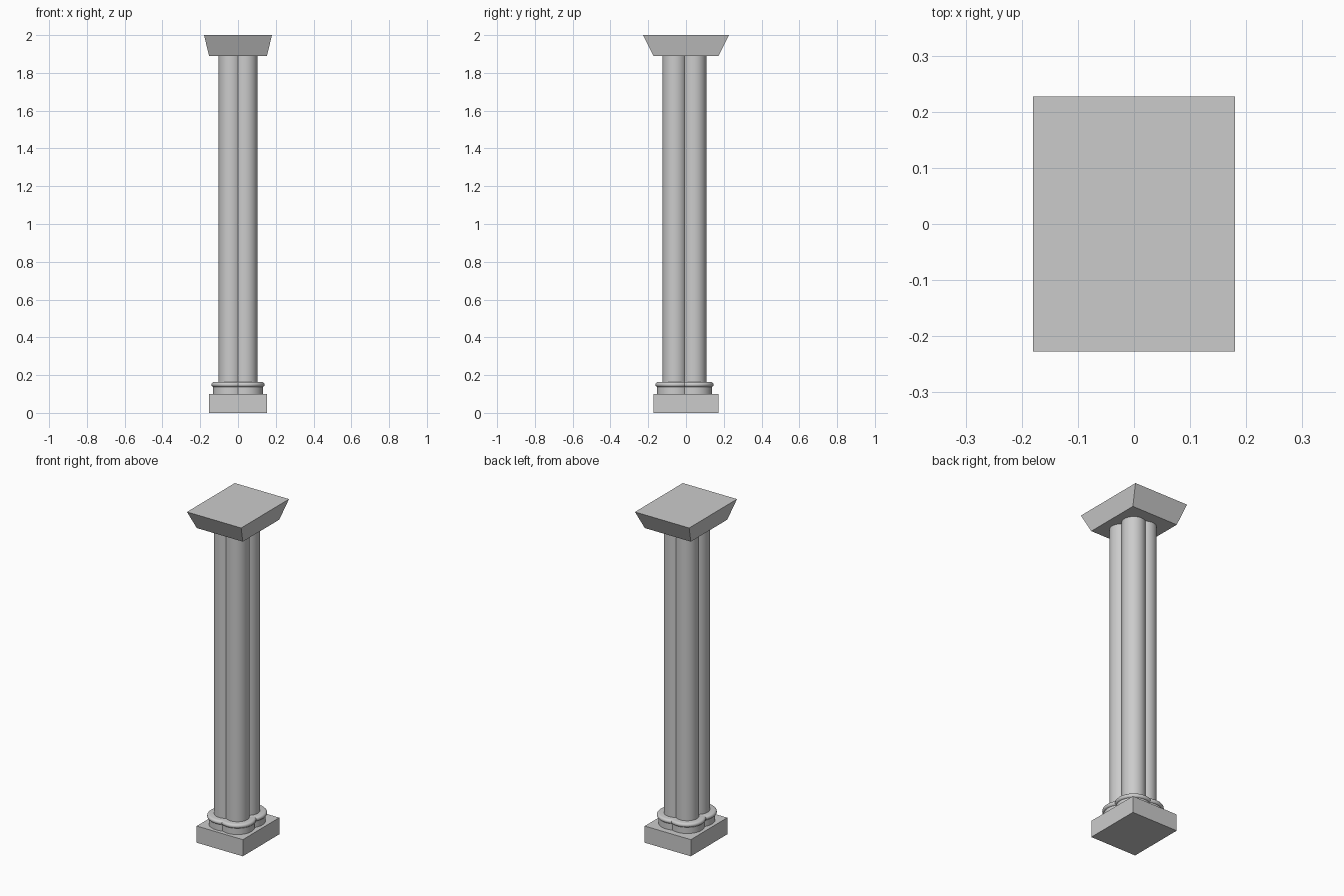
import bpy, bmesh, math

cube = bpy.data.objects.get("Cube")
if cube:
    bpy.data.objects.remove(cube, do_unlink=True)

# Single stone colour
stone = bpy.data.materials.new("grey_stone")
stone.use_nodes = True
colour = (0.6, 0.6, 0.6, 1)
stone.diffuse_color = colour
stone.node_tree.nodes["Principled BSDF"].inputs["Base Color"].default_value = colour


def finish(name, bm):
    bmesh.ops.recalc_face_normals(bm, faces=bm.faces)
    mesh = bpy.data.meshes.new(name)
    bm.to_mesh(mesh)
    bm.free()
    mesh.materials.append(stone)
    obj = bpy.data.objects.new(name, mesh)
    bpy.context.collection.objects.link(obj)
    return obj


def tapered_block(name, z0, z1, bottom, top):
    """Box whose half sizes change from bottom to top."""
    bm = bmesh.new()
    bmesh.ops.create_cube(bm, size=2)
    for v in bm.verts:
        half, z = (top, z1) if v.co.z > 0 else (bottom, z0)
        v.co = (v.co.x * half[0], v.co.y * half[1], z)
    return finish(name, bm)


def lathe(name, profile, x, y, segments=48):
    """Closed turned solid from (radius, height) points."""
    bm = bmesh.new()
    rings = []
    for r, z in profile:
        rings.append([bm.verts.new((x + r * math.cos(math.tau * i / segments),
                                    y + r * math.sin(math.tau * i / segments), z))
                      for i in range(segments)])
    for a, b in zip(rings, rings[1:]):
        for i in range(segments):
            j = (i + 1) % segments
            bm.faces.new((a[i], a[j], b[j], b[i]))
    bm.faces.new(rings[0])
    bm.faces.new(rings[-1])
    obj = finish(name, bm)
    bpy.ops.object.select_all(action="DESELECT")
    obj.select_set(True)
    bpy.context.view_layer.objects.active = obj
    bpy.ops.object.shade_smooth_by_angle(angle=math.radians(35))
    return obj


# Plinth and flared capital
foot = (0.153, 0.173)
tapered_block("plinth", 0, 0.1, foot, foot)
tapered_block("capital", 1.89, 2, foot, (0.18, 0.227))

# Base moulding: straight drum under a rounded rim
moulding = [(0.094, 0.1), (0.094, 0.137)]
for k in range(7):
    t = math.pi * (k / 6 - 0.5)
    moulding.append((0.09 + 0.013 * math.cos(t), 0.15 + 0.013 * math.sin(t)))

# Four clustered shafts, each on its own moulding
for side, sx in (("left", 1), ("right", -1)):
    for end, sy in (("front", -1), ("back", 1)):
        x, y = sx * 0.038, sy * 0.051 - 0.008
        lathe(f"{end}_{side}_shaft", [(0.065, 0.1), (0.065, 1.9)], x, y)
        lathe(f"{end}_{side}_moulding", moulding, x, y)
